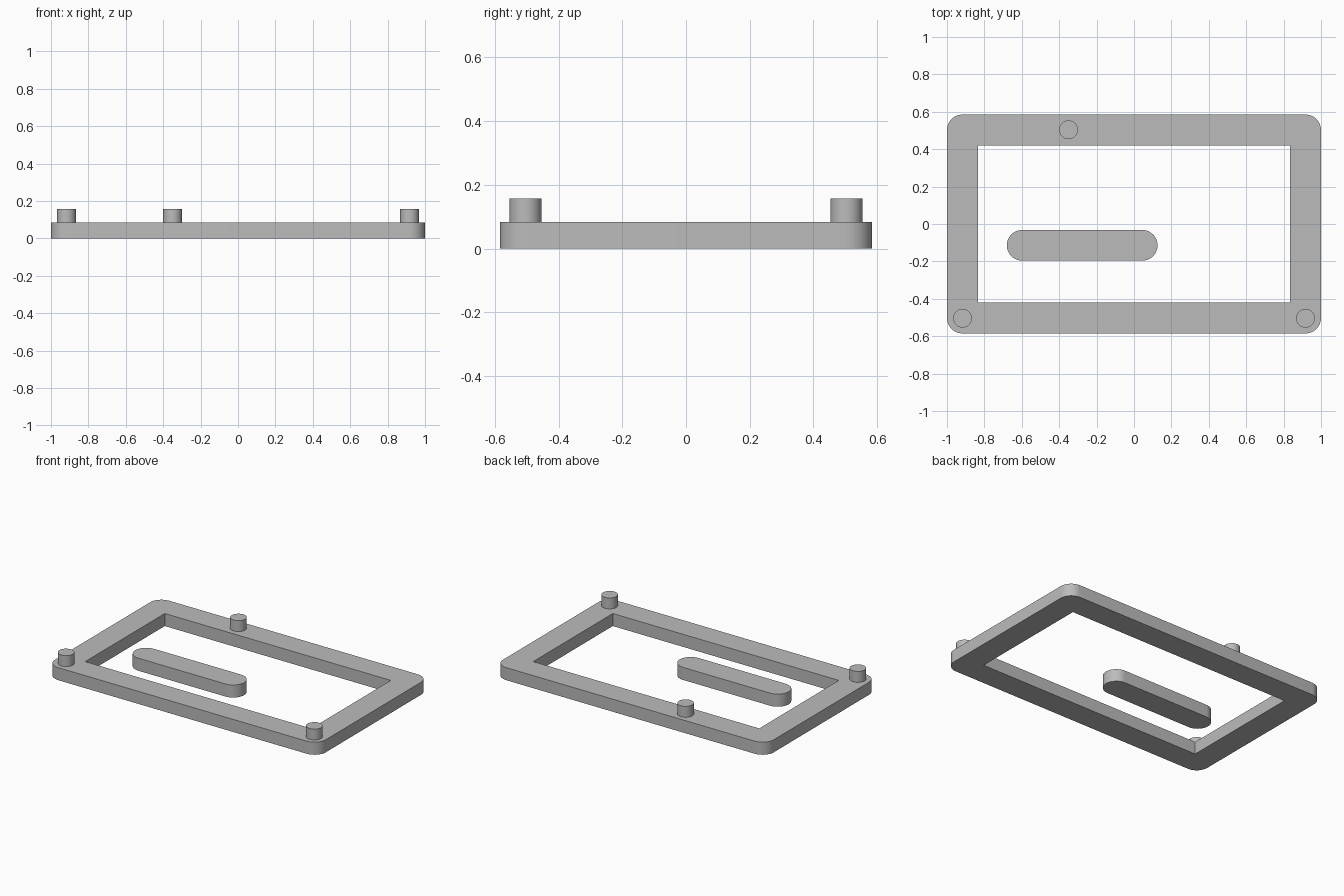
import bpy
import bmesh
from math import cos, sin, pi, radians
from mathutils import Vector

cube = bpy.data.objects.get("Cube")
if cube:
    bpy.data.objects.remove(cube, do_unlink=True)

HALF_X, HALF_Y = 1.0, 0.585
RAIL = 0.165
RADIUS = 0.083
THICK = 0.084
PEG_TOP = 0.157

grey = bpy.data.materials.new("plain grey")
grey.use_nodes = True
grey.diffuse_color = (0.5, 0.5, 0.5, 1)
grey.node_tree.nodes["Principled BSDF"].inputs["Base Color"].default_value = (0.5, 0.5, 0.5, 1)


def rounded_rect(hx, hy, r, steps=12):
    """Outline of a rectangle with rounded corners, anticlockwise."""
    points = []
    for i, (sx, sy) in enumerate([(1, 1), (-1, 1), (-1, -1), (1, -1)]):
        for k in range(steps + 1):
            a = (i + k / steps) * pi / 2
            points.append((sx * (hx - r) + r * cos(a), sy * (hy - r) + r * sin(a)))
    return points


def slab(name, outlines, height, location):
    """Fill outlines (the second one being a hole) and extrude them upwards."""
    bm = bmesh.new()
    for outline in outlines:
        verts = [bm.verts.new((x, y, 0)) for x, y in outline]
        for a, b in zip(verts, verts[1:] + verts[:1]):
            bm.edges.new((a, b))
    bmesh.ops.remove_doubles(bm, verts=bm.verts[:], dist=1e-5)
    bmesh.ops.triangle_fill(bm, edges=bm.edges[:], use_beauty=True, normal=(0, 0, 1))
    top = bmesh.ops.extrude_face_region(bm, geom=bm.faces[:], use_keep_orig=True)["geom"]
    bmesh.ops.translate(bm, vec=Vector((0, 0, height)),
                        verts=[g for g in top if isinstance(g, bmesh.types.BMVert)])
    bmesh.ops.recalc_face_normals(bm, faces=bm.faces[:])
    mesh = bpy.data.meshes.new(name)
    bm.to_mesh(mesh)
    bm.free()
    mesh.materials.append(grey)
    obj = bpy.data.objects.new(name, mesh)
    obj.location = location
    bpy.context.collection.objects.link(obj)
    return obj


# Rectangular frame: rounded outside, square inside
ix, iy = HALF_X - RAIL, HALF_Y - RAIL
opening = [(ix, iy), (-ix, iy), (-ix, -iy), (ix, -iy)]
parts = [slab("frame", [rounded_rect(HALF_X, HALF_Y, RADIUS), opening], THICK, (0, 0, 0))]

# Loose round-ended bar inside the opening
parts.append(slab("bar", [rounded_rect(0.403, 0.082, 0.082)], THICK, (-0.277, -0.114, 0)))

# Locating pegs on the frame
for name, x, y in [("right_peg", -0.917, -0.504), ("left_peg", 0.917, -0.504),
                   ("back_peg", -0.35, 0.504)]:
    parts.append(slab(name, [rounded_rect(0.05, 0.05, 0.05)], PEG_TOP - THICK, (x, y, THICK)))

# Smooth curved walls, keep edges crisp
bpy.ops.object.select_all(action="DESELECT")
for obj in parts:
    obj.select_set(True)
bpy.context.view_layer.objects.active = parts[0]
bpy.ops.object.shade_smooth_by_angle(angle=radians(30))
